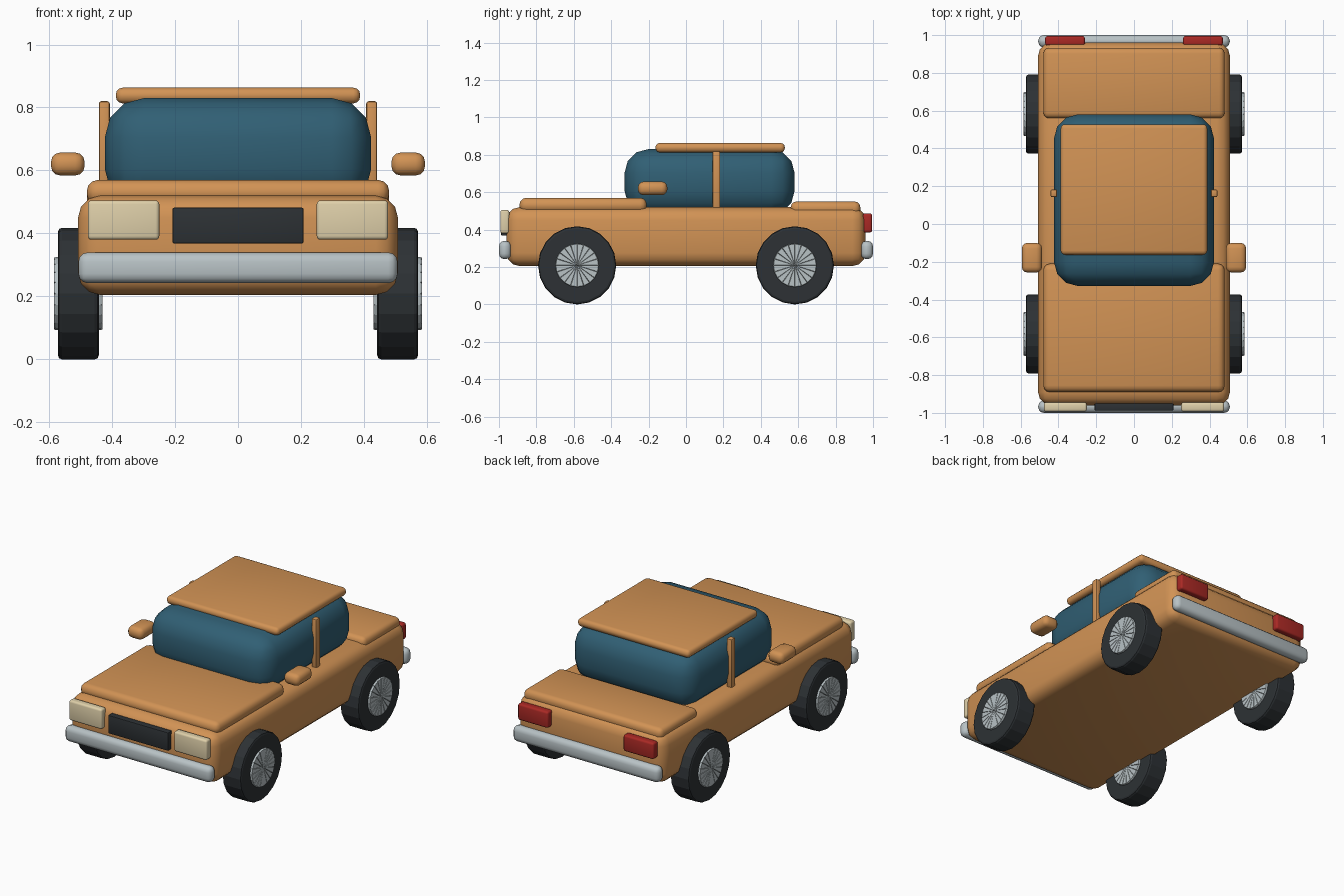
import bpy, bmesh, math
from mathutils import Matrix

if "Cube" in bpy.data.objects:
    bpy.data.objects.remove(bpy.data.objects["Cube"])


def material(name, rgb):
    m = bpy.data.materials.new(name)
    m.diffuse_color = (*rgb, 1)
    m.use_nodes = True
    m.node_tree.nodes["Principled BSDF"].inputs["Base Color"].default_value = m.diffuse_color
    return m


PAINT = material("orange_paint", (0.64, 0.29, 0.09))
GLASS = material("blue_glass", (0.03, 0.115, 0.175))
RUBBER = material("dark_rubber", (0.026, 0.031, 0.035))
METAL = material("light_metal", (0.48, 0.54, 0.56))
CREAM = material("lamp_cream", (0.74, 0.63, 0.40))
RED = material("lamp_red", (0.40, 0.022, 0.018))


def finish(name, bm, mat):
    mesh = bpy.data.meshes.new(name)
    bm.to_mesh(mesh)
    bm.free()
    mesh.materials.append(mat)
    ob = bpy.data.objects.new(name, mesh)
    bpy.context.collection.objects.link(ob)
    return ob


def smooth(ob, angle=35):
    bpy.ops.object.select_all(action='DESELECT')
    ob.select_set(True)
    bpy.context.view_layer.objects.active = ob
    bpy.ops.object.shade_smooth_by_angle(angle=math.radians(angle))


def box(name, xs, ys, zs, bevel, mat, segments=3):
    """Rounded box from its x, y and z ranges."""
    bm = bmesh.new()
    bmesh.ops.create_cube(bm, size=1)
    for v in bm.verts:
        for i, (lo, hi) in enumerate((xs, ys, zs)):
            v.co[i] = lo if v.co[i] < 0 else hi
    bmesh.ops.bevel(bm, geom=bm.edges[:], offset=bevel, segments=segments,
                    profile=0.5, affect='EDGES', clamp_overlap=True)
    ob = finish(name, bm, mat)
    smooth(ob)
    return ob


def pair(name, xs, ys, zs, bevel, mat, segments=3):
    """The same rounded box on both sides."""
    box("right_" + name, xs, ys, zs, bevel, mat, segments)
    box("left_" + name, (-xs[1], -xs[0]), ys, zs, bevel, mat, segments)


# Body shell, bonnet and boot
box("body", (-0.508, 0.508), (-0.96, 0.96), (0.205, 0.52), 0.07, PAINT)
box("bonnet", (-0.48, 0.48), (-0.89, -0.21), (0.49, 0.57), 0.035, PAINT)
box("boot_lid", (-0.48, 0.48), (0.56, 0.932), (0.475, 0.55), 0.03, PAINT)

# Glass cabin, roof and door pillars
box("cabin_glass", (-0.423, 0.423), (-0.328, 0.58), (0.48, 0.83), 0.125, GLASS)
box("roof", (-0.388, 0.388), (-0.163, 0.528), (0.813, 0.863), 0.022, PAINT)
pair("door_pillar", (0.407, 0.442), (0.142, 0.183), (0.49, 0.82), 0.008, PAINT, 2)

# Wing mirrors
pair("wing_mirror", (0.487, 0.594), (-0.257, -0.10), (0.584, 0.657), 0.03, PAINT)

# Front and rear bumpers
for name, ys in (("front_bumper", (-1.0, -0.935)), ("rear_bumper", (0.935, 1.0))):
    box(name, (-0.507, 0.507), ys, (0.242, 0.34), 0.03, METAL)

# Grille and lamps
box("grille", (-0.208, 0.208), (-0.988, -0.94), (0.368, 0.482), 0.005, RUBBER, 2)
pair("headlamp", (0.25, 0.477), (-0.993, -0.945), (0.38, 0.505), 0.012, CREAM)
pair("tail_lamp", (0.26, 0.47), (0.945, 0.995), (0.385, 0.487), 0.012, RED)


def drum(bm, radius, depth, sides, fan, at):
    bmesh.ops.create_cone(bm, cap_ends=True, cap_tris=fan, segments=sides,
                          radius1=radius, radius2=radius, depth=depth,
                          matrix=Matrix.Translation(at)
                          @ Matrix.Rotation(math.pi / 2, 4, 'Y'))


def wheel(label, x, y):
    at = (x, y, 0.209)
    # Tyre with softened shoulders
    bm = bmesh.new()
    drum(bm, 0.209, 0.13, 20, False, at)
    rims = [e for e in bm.edges if any(len(f.verts) > 4 for f in e.link_faces)]
    bmesh.ops.bevel(bm, geom=rims, offset=0.013, segments=2, profile=0.5,
                    affect='EDGES')
    smooth(finish(label + "_tyre", bm, RUBBER), 15)
    # Hub cap with raised wedge-shaped spokes on both ends
    bm = bmesh.new()
    drum(bm, 0.116, 0.142, 20, True, at)
    wedges = [f for f in bm.faces if abs(f.normal.x) > 0.9]
    bmesh.ops.inset_individual(bm, faces=wedges, thickness=0.003, depth=0.006)
    finish(label + "_hub", bm, METAL)


# Four wheels
for end, y in (("front", -0.582), ("rear", 0.582)):
    for side, x in (("left", -0.507), ("right", 0.507)):
        wheel(f"{end}_{side}", x, y)
